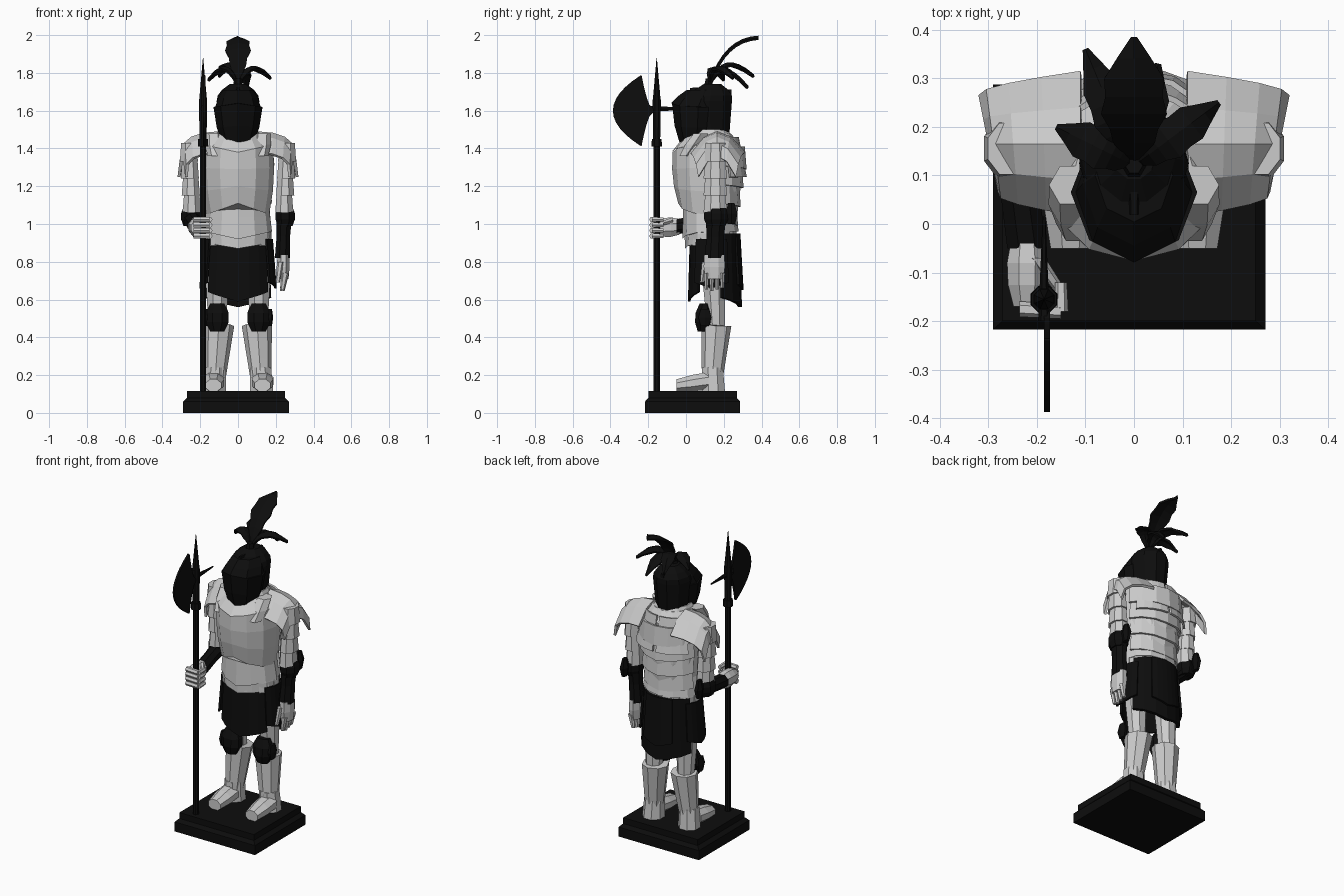
import bpy, bmesh, math
from mathutils import Vector

cube = bpy.data.objects.get("Cube")
if cube:
    bpy.data.objects.remove(cube)


def material(name, value):
    mat = bpy.data.materials.new(name)
    mat.use_nodes = True
    colour = (value, value, value, 1)
    mat.diffuse_color = colour
    mat.node_tree.nodes["Principled BSDF"].inputs["Base Color"].default_value = colour
    return mat


STEEL = material("pale steel", 0.6)
BLACK = material("black", 0.004)
SIDES = (("left", 1), ("right", -1))


def mix(a, b, t):
    return a + (b - a) * t


def skin(name, mat, rows, closed=False, thick=0.0):
    """Join rows of points with quads; cap a closed tube, thicken an open sheet."""
    bm = bmesh.new()
    rows = [[bm.verts.new(point) for point in row] for row in rows]
    count = len(rows[0])
    for row, above in zip(rows, rows[1:]):
        for i in range(count if closed else count - 1):
            j = (i + 1) % count
            bm.faces.new((row[i], row[j], above[j], above[i]))
    if closed:
        bm.faces.new(rows[0])
        bm.faces.new(rows[-1])
    bmesh.ops.recalc_face_normals(bm, faces=bm.faces)
    mesh = bpy.data.meshes.new(name)
    bm.to_mesh(mesh)
    bm.free()
    mesh.materials.append(mat)
    part = bpy.data.objects.new(name, mesh)
    bpy.context.collection.objects.link(part)
    if thick:
        part.modifiers.new("thickness", "SOLIDIFY").thickness = thick


def limb(name, mat, start, end, radius, tip, bulge=0.0, deep=1.0, steps=2, n=8,
         turn=0.5, drops=(0, 0), side=1):
    """Tapered, bulging tube whose rings are square to its main axis."""
    start, end = Vector(start), Vector(end)
    span = [abs(c) for c in end - start]
    main = span.index(max(span))
    across, along = [Vector(i == axis for i in range(3)) for axis in range(3) if axis != main]
    rows = []
    for k in range(steps + 1):
        t = k / steps
        r = mix(radius, tip, t) + bulge * math.sin(math.pi * t)
        row = []
        for i in range(n):
            angle = math.tau * (i + turn) / n - math.pi / 2
            c, s = math.cos(angle), math.sin(angle)
            point = start.lerp(end, t) + across * c * r + along * s * r * deep
            if s < 0:
                point.z -= mix(*drops, t) * (1 - abs(c))
            point.x *= side
            row.append(point)
        rows.append(row)
    skin(name, mat, rows, closed=True)


def panel(name, mat, middle, spread, top, bottom, high, low, deep=0.8, n=6, drop=0.0, thick=0.012):
    """Curved plate wrapped around the body; its lower edge can point down."""
    rows = []
    for radius, z, fall in ((top, high, 0), (bottom, low, drop)):
        row = []
        for i in range(n + 1):
            t = 2 * i / n - 1
            angle = math.radians(middle + spread * t)
            row.append((radius * math.cos(angle), 0.135 + radius * deep * math.sin(angle),
                        z - fall * (1 - abs(t))))
        rows.append(row)
    skin(name, mat, rows, thick=thick)


def feather(tip, lift, width, steps=8):
    """Arched leaf with a raised rib and a notched edge."""
    base, tip = Vector((0, .12, 1.73)), Vector(tip)
    bend = base.lerp(tip, .3)
    bend.z = lift
    heading = Vector((tip.x, tip.y - base.y, 0)).normalized()
    across = heading.cross(Vector((0, 0, 1)))
    rows = []
    for k in range(steps + 1):
        t = k / steps
        point = base.lerp(bend, t).lerp(bend.lerp(tip, t), t)
        reach = width * math.sin(math.pi * t ** 1.3) ** .7 if 0 < k < steps else .006
        reach *= .85 if k % 2 else 1
        rib = Vector((0, 0, .012))
        rows.append([point - across * reach, point + rib, point + across * reach])
    skin("feather", BLACK, rows, thick=.012)


# Stepped plinth
for low, high, wide, narrow in ((0, .06, .28, .28), (.06, .08, .28, .26), (.08, .117, .26, .26)):
    limb("plinth", BLACK, (-.01, .035, low), (-.01, .035, high), wide * math.sqrt(2),
         narrow * math.sqrt(2), deep=.9, steps=1, n=4)

# Legs
for tag, s in SIDES:
    limb(tag + "_foot", STEEL, (.13, -.05, .145), (.13, .12, .17), .045, .062,
         bulge=.006, deep=.8, side=s)
    limb(tag + "_heel", STEEL, (.125, .145, .117), (.12, .14, .24), .066, .06, steps=1, side=s)
    limb(tag + "_greave", STEEL, (.12, .14, .19), (.1, .16, .46), .056, .08,
         steps=3, turn=0, drops=(0, -.03), side=s)
    limb(tag + "_thigh", STEEL, (.11, .16, .45), (.11, .14, .86), .05, .075, side=s)
    limb(tag + "_knee_guard", BLACK, (.11, .09, .43), (.11, .1, .58), .04, .04,
         bulge=.03, deep=.75, steps=3, side=s)
    limb(tag + "_knee_wing", BLACK, (.17, .1, .46), (.17, .1, .55), .01, .01,
         bulge=.006, deep=2.5, n=6, side=s)

# Skirt
limb("hips", BLACK, (0, .14, .76), (0, .14, .93), .165, .17, deep=.65, n=12)
panel("front_skirt", BLACK, 270, 55, .18, .195, .93, .64, deep=.64, drop=.05)
panel("back_skirt", BLACK, 90, 68, .175, .19, .95, .61, deep=.85, drop=.05, thick=.02)
panel("back_skirt_overlay", BLACK, 90, 30, .18, .2, .95, .68, deep=.85, drop=.03)
for middle, (tag, s) in zip((0, 180), SIDES):
    panel(tag + "_hip_guard", BLACK, middle, 34, .185, .205, .92, .69, drop=.03)

# Torso plates
limb("fauld", STEEL, (0, .13, .9), (0, .13, 1), .176, .17, bulge=.005, deep=.77,
     n=12, turn=0, drops=(.03, 0))
limb("abdomen", STEEL, (0, .13, .96), (0, .12, 1.12), .18, .16, deep=.83,
     n=12, turn=0, drops=(.04, -.03))
limb("breastplate", STEEL, (0, .115, 1.05), (0, .105, 1.42), .165, .185, bulge=.015, deep=.95,
     steps=3, n=12, turn=0, drops=(-.06, .04))
limb("collar", STEEL, (0, .105, 1.42), (0, .12, 1.48), .185, .12, deep=.98,
     steps=1, n=12, turn=0, drops=(.04, 0))
limb("gorget", STEEL, (0, .12, 1.42), (0, .12, 1.5), .15, .105, steps=1, n=12)
for i in range(10):
    panel("fauld_tab", STEEL, 36 * i, 11, .175, .18, .96, .885, deep=.76, n=2)
for i in range(4):
    z, radius = 1.01 + i / 10, .17 + i / 150
    panel("back_plate", STEEL, 90, 75, radius, radius + .01, z + .1, z,
          deep=.78 + i / 20, drop=.02)

# Shoulders, upper arms and elbows
for tag, s in SIDES:
    rows = []
    for i in range(5):
        out = i / 4
        bend = out * math.pi / 2
        row = []
        for t in (-1, -.5, 0, .5, 1):
            x = .11 + .21 * math.sin(bend) - .02 * out * (1 - t)
            z = 1.36 + .13 * max(math.cos(bend), 0) ** .7 - .11 * t * t
            row.append((s * x, .165 + t * mix(.15, .1, out), z))
        rows.append(row)
    skin(tag + "_pauldron", STEEL, rows, thick=.015)
    limb(tag + "_chest_strap", STEEL, (.12, 0, 1.36), (.13, .08, 1.48), .04, .045,
         bulge=.008, n=6, side=s)
    panel(tag + "_shoulder_back", STEEL, 90 - 30 * s, 27, .17, .22, 1.46, 1.25, deep=.85, n=4)
    for i in range(4):
        x, z = .245 + i / 200, 1.06 + i * .09
        limb(tag + "_arm_plate", STEEL, (x, .155, z), (x, .155, z + .1), .052, .044,
             deep=1.3, steps=1, side=s)
    limb(tag + "_elbow_guard", BLACK, (.25, .16, .99), (.25, .16, 1.09), .042, .042,
         bulge=.015, deep=1.25, steps=3, side=s)
    limb(tag + "_elbow_wing", BLACK, (.26, .24, 1), (.26, .24, 1.11), .015, .012,
         bulge=.01, deep=1.6, n=6, side=s)

# Left forearm and open hand
limb("left_forearm", BLACK, (.235, .15, .82), (.245, .16, 1.05), .043, .046,
     bulge=-.006, deep=1.3)
limb("left_palm", STEEL, (.24, .15, .71), (.24, .15, .835), .03, .034, bulge=.004, deep=1.7)
for i in range(4):
    y, low = .108 + i * .028, .645 + .008 * abs(i - 1)
    limb("left_finger", STEEL, (.25, y, .74), (.235, y, low), .02, .012, deep=.8, n=6)
limb("left_thumb", STEEL, (.225, .1, .8), (.21, .085, .69), .018, .012, n=6)

# Right forearm and gripping hand
limb("right_forearm", BLACK, (-.25, .18, 1.03), (-.22, -.05, .985), .05, .044, bulge=-.004)
limb("right_palm", STEEL, (-.22, -.035, .985), (-.22, -.17, .98), .036, .03,
     bulge=.012, deep=1.25, steps=3)
for i in range(4):
    z = .937 + i * .029
    limb("right_finger", STEEL, (-.235, -.175, z), (-.15, -.18, z), .016, .015, n=6)
    limb("right_fingertip", STEEL, (-.15, -.18, z), (-.15, -.12, z), .015, .012, n=6)
limb("right_thumb", STEEL, (-.2, -.07, 1.02), (-.15, -.14, 1), .018, .012, n=6)

# Helmet
limb("helmet_skull", BLACK, (0, .13, 1.47), (0, .125, 1.65), .095, .113, deep=1.1, n=10)
limb("helmet_dome", BLACK, (0, .125, 1.65), (0, .14, 1.74), .113, .045, bulge=.02,
     deep=1.1, steps=3, n=10)
limb("helmet_visor", BLACK, (0, .055, 1.4), (0, .065, 1.62), .075, .13, bulge=.01,
     deep=1.07, turn=0, drops=(0, -.02))
limb("helmet_brow", BLACK, (0, .065, 1.62), (0, .1, 1.71), .12, .08, bulge=.006,
     deep=1.2, turn=0, drops=(-.02, 0))
limb("helmet_crest", BLACK, (0, .02, 1.7), (0, .24, 1.69), .012, .012, bulge=.004,
     deep=2, steps=3, n=6)
limb("plume_socket", BLACK, (0, .12, 1.72), (0, .12, 1.77), .03, .018, n=6)

# Plume
feather((0, .385, 1.985), 1.98, .07)
feather((-.1, .36, 1.78), 1.93, .045)
feather((.05, .33, 1.72), 1.9, .045)
feather((.175, .25, 1.77), 1.9, .045)
feather((-.16, .2, 1.76), 1.9, .045)

# Polearm
PX, PY = -.185, -.155
for name, low, high, radius, tip in (
        ("pole", .117, 1.45, .018, .018), ("pole_collar", 1.41, 1.45, .03, .028),
        ("axe_socket", 1.45, 1.66, .02, .024), ("spear_head", 1.66, 1.88, .022, .001)):
    limb(name, BLACK, (PX, PY, low), (PX, PY, high), radius, tip)
limb("back_spike", BLACK, (PX, -.2, 1.61), (PX, .015, 1.61), .012, .003, deep=1.6, n=6)
blade = []
for i in range(-6, 7):
    t = i / 6
    z = 1.6 + .187 * t
    blade.append([(PX, mix(-.387, -.24, t * t), z),
                  (PX, mix(-.165, -.235, math.sqrt(abs(t))), z)])
skin("axe_blade", BLACK, blade, thick=.012)
